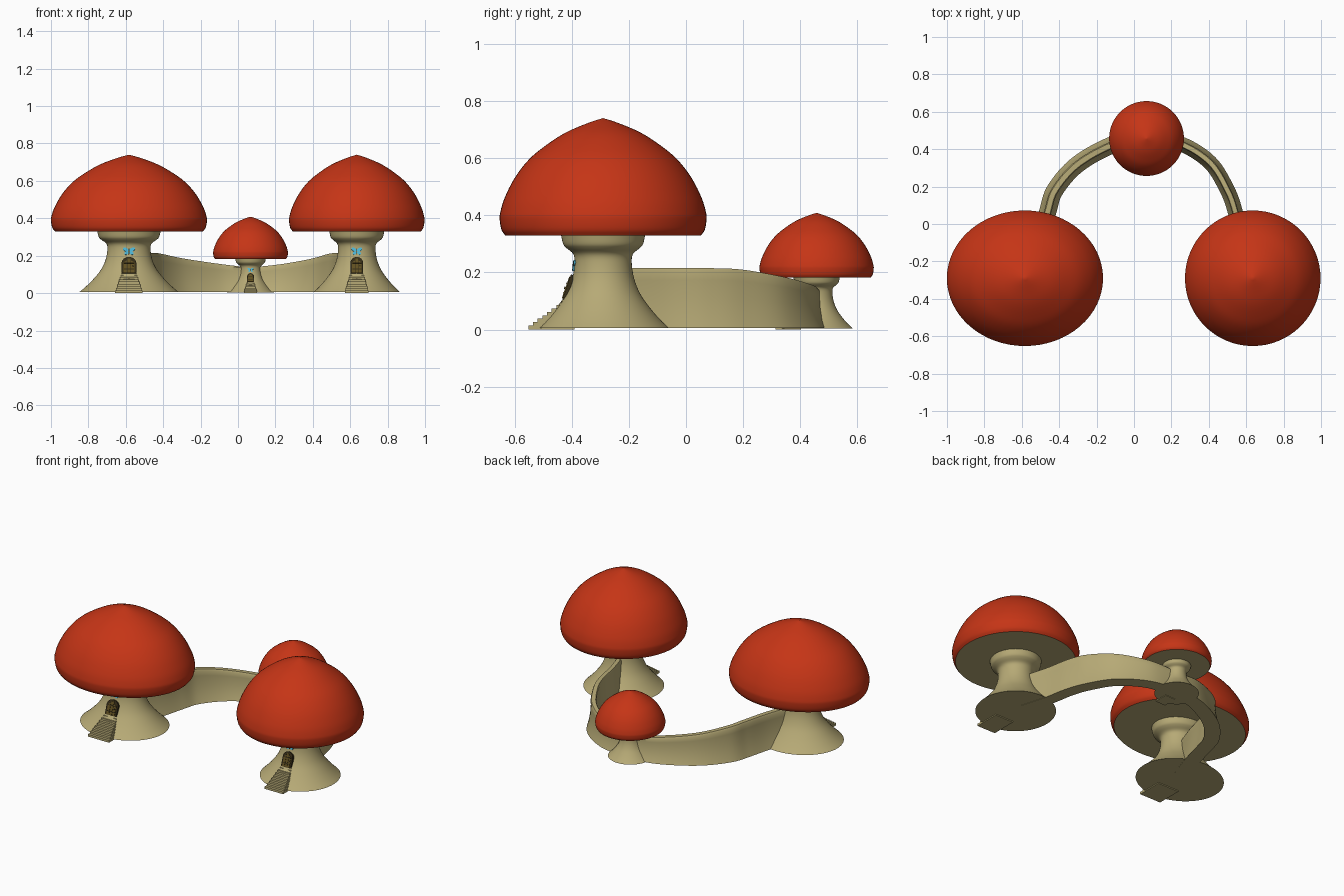
import bpy, bmesh, math
from mathutils import Matrix, Vector

if "Cube" in bpy.data.objects:
    bpy.data.objects.remove(bpy.data.objects["Cube"])


def material(name, rgb):
    m = bpy.data.materials.new(name)
    m.diffuse_color = (*rgb, 1)
    m.use_nodes = True
    m.node_tree.nodes["Principled BSDF"].inputs["Base Color"].default_value = m.diffuse_color
    return m


RED = material("cap_red", (0.56, 0.035, 0.008))
TAN = material("stem_tan", (0.47, 0.40, 0.18))
WOOD = material("door_wood", (0.12, 0.08, 0.015))
DARK = material("dark_frame", (0.035, 0.025, 0.008))
BLUE = material("window_blue", (0.08, 0.50, 0.72))


def finish(name, bm, mat, matrix=Matrix(), angle=40):
    bmesh.ops.transform(bm, matrix=matrix, verts=bm.verts)
    bmesh.ops.remove_doubles(bm, verts=bm.verts, dist=1e-5)
    bmesh.ops.recalc_face_normals(bm, faces=bm.faces)
    me = bpy.data.meshes.new(name)
    bm.to_mesh(me)
    bm.free()
    me.polygons.foreach_set("use_smooth", [True] * len(me.polygons))
    me.set_sharp_from_angle(angle=math.radians(angle))
    me.materials.append(mat)
    ob = bpy.data.objects.new(name, me)
    bpy.context.collection.objects.link(ob)
    return ob


def smooth_path(pts, steps):
    """Catmull-Rom curve through the points."""
    p = [Vector(q) for q in pts]
    p = [2 * p[0] - p[1]] + p + [2 * p[-1] - p[-2]]
    out = []
    for a, b, c, d in zip(p, p[1:], p[2:], p[3:]):
        for i in range(steps):
            t = i / steps
            out.append(0.5 * (2 * b + (c - a) * t + (2 * a - 5 * b + 4 * c - d) * t * t
                              + (3 * b - a - 3 * c + d) * t ** 3))
    return out + [p[-2]]


def lathe(profile, n=64):
    bm = bmesh.new()
    vs = [bm.verts.new((r, 0, z)) for r, z in profile]
    es = [bm.edges.new(e) for e in zip(vs, vs[1:])]
    bmesh.ops.spin(bm, geom=vs + es, cent=(0, 0, 0), axis=(0, 0, 1),
                   angle=2 * math.pi, steps=n, use_merge=True)
    return bm


def plate(bm, outline, depth):
    """Flat outline in x,z, extruded along y from -depth to 0."""
    f = bm.faces.new([bm.verts.new((x, -depth, z)) for x, z in outline])
    ext = bmesh.ops.extrude_face_region(bm, geom=[f])["geom"]
    bmesh.ops.translate(bm, vec=(0, depth, 0),
                        verts=[v for v in ext if isinstance(v, bmesh.types.BMVert)])


def arch(w, h, n=12):
    top = [(w * math.cos(math.pi * i / n), h - w + w * math.sin(math.pi * i / n))
           for i in range(n + 1)]
    return [(-w, 0), (w, 0)] + top


def ellipse(cx, cz, a, b, rot, n=14):
    c, s = math.cos(rot), math.sin(rot)
    pts = [(a * math.cos(2 * math.pi * i / n), b * math.sin(2 * math.pi * i / n))
           for i in range(n)]
    return [(cx + x * c - z * s, cz + x * s + z * c) for x, z in pts]


CAP = [(0.343, 0.33), (0.356, 0.35), (0.362, 0.385), (0.36, 0.41), (0.345, 0.46),
       (0.31, 0.53), (0.26, 0.595), (0.2, 0.645), (0.13, 0.69), (0.05, 0.724), (0, 0.74)]
STEM = [(0.23, 0.006), (0.2, 0.035), (0.165, 0.075), (0.13, 0.125), (0.108, 0.18),
        (0.1, 0.235), (0.105, 0.265), (0.128, 0.285), (0.14, 0.3), (0.147, 0.33)]


def mushroom(tag, x, y, sx, s):
    place = Matrix.Translation((x, y, 0)) @ Matrix.Diagonal((sx, s, s, 1))
    finish(tag + "_cap", lathe(smooth_path(CAP, 4)), RED, place)
    # stem, with the flat underside of the cap
    prof = [Vector((0, 0.006))] + smooth_path(STEM, 4) + [Vector((0.343, 0.33))]
    finish(tag + "_stem", lathe(prof), TAN, place)

    # steps climbing the flared base
    bm = bmesh.new()
    n = 8
    for i in range(n):
        t = i / (n - 1)
        r, w, z = 0.262 - 0.115 * t, 0.064 - 0.026 * t, 0.014 + 0.084 * t
        box = bmesh.ops.create_cube(bm, size=1)["verts"]
        bmesh.ops.transform(bm, verts=box, matrix=Matrix.Translation(
            (0, -(r + 0.1) / 2, z / 2)) @ Matrix.Diagonal((2 * w, r - 0.1, z, 1)))
    finish(tag + "_steps", bm, TAN, place, 20)

    # arched door leaning with the stem
    lean = place @ Matrix.Translation((0, -0.118, 0.098)) @ Matrix.Rotation(
        math.radians(-19), 4, "X")
    bm = bmesh.new()
    plate(bm, arch(0.034, 0.092), 0.026)
    finish(tag + "_door_frame", bm, DARK, lean)
    bm = bmesh.new()
    for k in (-1, 0, 1):
        top = 0.082 if k == 0 else 0.072
        c = k * 0.017
        plate(bm, [(c - 0.0078, 0.003), (c + 0.0078, 0.003),
                   (c + 0.0078, top if k < 1 else top - 0.012),
                   (c - 0.0078, top if k > -1 else top - 0.012)], 0.029)
    finish(tag + "_door_planks", bm, WOOD, lean, 20)
    bm = bmesh.new()
    for z in (0.02, 0.055):
        plate(bm, [(-0.024, z), (0.024, z), (0.024, z + 0.005), (-0.024, z + 0.005)], 0.031)
    plate(bm, ellipse(0.017, 0.04, 0.004, 0.004, 0), 0.033)
    finish(tag + "_door_fittings", bm, DARK, lean, 20)

    # wing-shaped window panes above the door
    spot = place @ Matrix.Translation((0, -0.094, 0.222)) @ Matrix.Rotation(
        math.radians(-6), 4, "X")
    bm = bmesh.new()
    for k in (-1, 1):
        plate(bm, ellipse(k * 0.015, 0.01, 0.015, 0.009, k * 0.5), 0.011)
        plate(bm, ellipse(k * 0.012, -0.009, 0.011, 0.008, -k * 0.7), 0.011)
    finish(tag + "_window", bm, BLUE, spot)
    bm = bmesh.new()
    plate(bm, ellipse(0, 0, 0.0025, 0.017, 0), 0.013)
    finish(tag + "_window_bar", bm, DARK, spot)


mushroom("left_mushroom", -0.583, -0.29, 1.152, 1.0)
mushroom("right_mushroom", 0.635, -0.29, 1.0, 1.0)
mushroom("small_mushroom", 0.067, 0.457, 0.552, 0.552)


def wall(name, path, width):
    """Curved wall: path points are x, y, top height."""
    half = [(1, 0), (0.72, 0.2), (0.5, 0.5), (0.4, 0.8), (0.42, 0.95), (0.3, 1)]
    section = half + [(-o, h) for o, h in reversed(half)]
    pts = smooth_path(path, 8)
    bm = bmesh.new()
    rings = []
    for i, p in enumerate(pts):
        d = pts[min(i + 1, len(pts) - 1)] - pts[max(i - 1, 0)]
        side = Vector((-d.y, d.x, 0)).normalized()
        rings.append([bm.verts.new(Vector((p.x, p.y, 0.005 + h * (p.z - 0.005)))
                                   + side * o * width) for o, h in section])
    n = len(section)
    for a, b in zip(rings, rings[1:]):
        for j in range(n):
            k = (j + 1) % n
            bm.faces.new((a[j], a[k], b[k], b[j]))
    bm.faces.new(rings[0])
    bm.faces.new(rings[-1])
    finish(name, bm, TAN)


wall("left_wall", [(-0.56, -0.25, 0.215), (-0.50, -0.08, 0.215), (-0.46, 0.07, 0.215),
                   (-0.42, 0.185, 0.21), (-0.30, 0.32, 0.185), (-0.11, 0.425, 0.157),
                   (0.06, 0.457, 0.137)], 0.046)
wall("right_wall", [(0.62, -0.25, 0.215), (0.57, -0.08, 0.215), (0.54, 0.07, 0.215),
                    (0.495, 0.19, 0.21), (0.405, 0.33, 0.185), (0.25, 0.428, 0.157),
                    (0.074, 0.457, 0.137)], 0.04)
